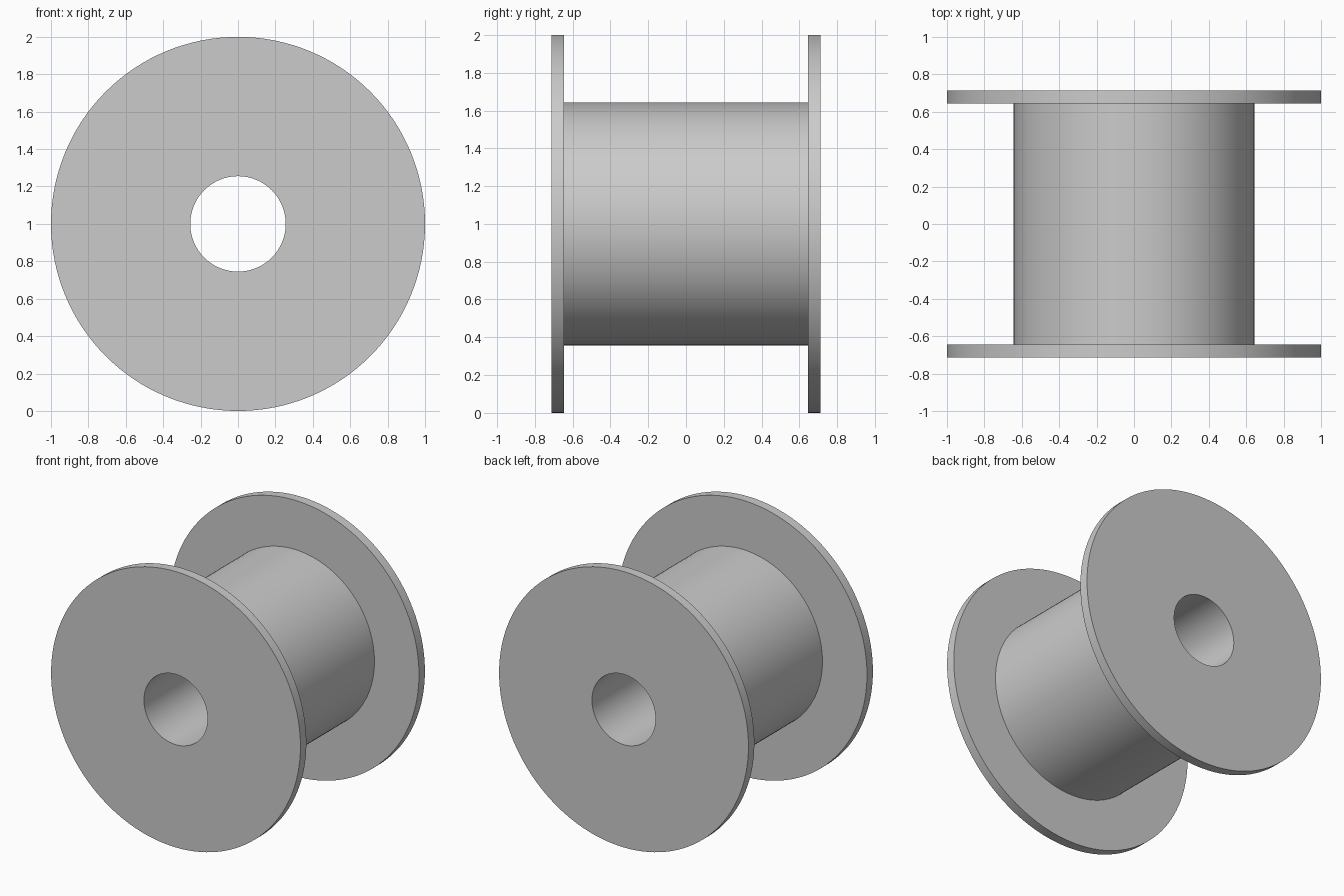
import bpy, bmesh
from math import tau, radians
from mathutils import Matrix, Vector

cube = bpy.data.objects.get("Cube")
if cube:
    bpy.data.objects.remove(cube, do_unlink=True)

BORE, DRUM, RIM = 0.255, 0.643, 1.0
INNER, OUTER = 0.645, 0.713   # flange faces along y
SEGMENTS = 128

# Plain grey material
grey = bpy.data.materials.new("plain_grey")
grey.use_nodes = True
colour = (0.6, 0.6, 0.6, 1)
grey.diffuse_color = colour
grey.node_tree.nodes["Principled BSDF"].inputs["Base Color"].default_value = colour

# Spool: closed half section (radius, y) turned about the y axis
half = [(BORE, OUTER), (RIM, OUTER), (RIM, INNER), (DRUM, INNER)]
profile = half + [(r, -y) for r, y in reversed(half)]

bm = bmesh.new()
rings = []
for i in range(SEGMENTS):
    turn = Matrix.Rotation(tau * i / SEGMENTS, 3, 'Y')
    rings.append([bm.verts.new(turn @ Vector((r, y, 0)) + Vector((0, 0, RIM)))
                  for r, y in profile])
for i, ring in enumerate(rings):
    following = rings[(i + 1) % SEGMENTS]
    for j in range(len(profile)):
        k = (j + 1) % len(profile)
        bm.faces.new((ring[j], ring[k], following[k], following[j]))
bmesh.ops.recalc_face_normals(bm, faces=bm.faces)

mesh = bpy.data.meshes.new("spool")
bm.to_mesh(mesh)
bm.free()
mesh.materials.append(grey)
spool = bpy.data.objects.new("spool", mesh)
bpy.context.collection.objects.link(spool)

# Smooth round walls, sharp rims
bpy.ops.object.select_all(action='DESELECT')
spool.select_set(True)
bpy.context.view_layer.objects.active = spool
bpy.ops.object.shade_smooth_by_angle(angle=radians(30))
